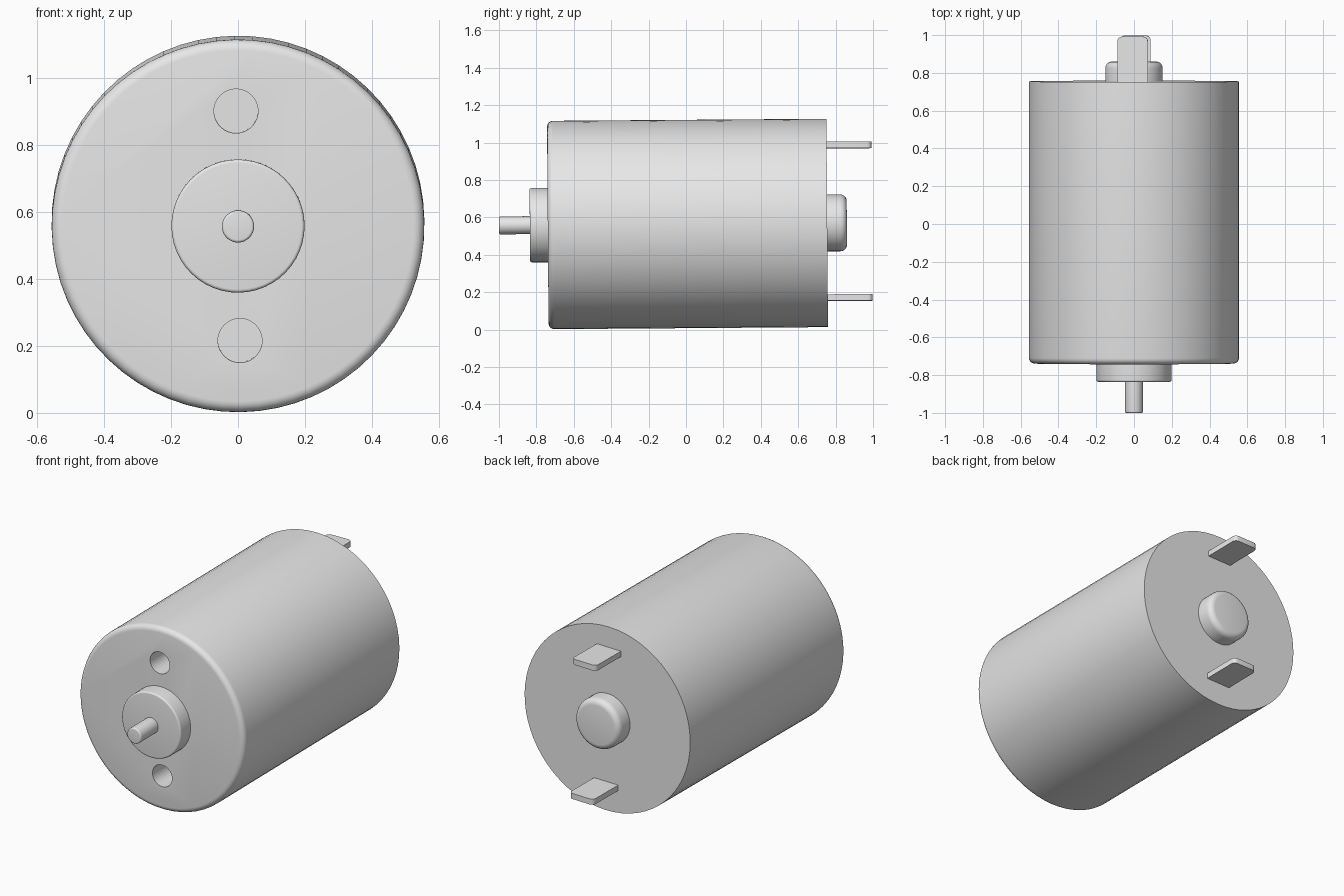
import bpy, bmesh, math
from mathutils import Matrix

cube = bpy.data.objects.get("Cube")
if cube:
    bpy.data.objects.remove(cube)

steel = bpy.data.materials.new("grey metal")
steel.use_nodes = True
GREY = (0.8, 0.8, 0.8, 1)
steel.diffuse_color = GREY
steel.node_tree.nodes["Principled BSDF"].inputs["Base Color"].default_value = GREY

# The motor axis runs along y, with a slight pitch and roll
POSE = (Matrix.Translation((0, 0, 0.5645))
        @ Matrix.Rotation(0.0075, 4, 'X') @ Matrix.Rotation(-0.0175, 4, 'Y'))


def finish(bm, name):
    bmesh.ops.recalc_face_normals(bm, faces=bm.faces)
    mesh = bpy.data.meshes.new(name)
    bm.to_mesh(mesh)
    bm.free()
    mesh.materials.append(steel)
    obj = bpy.data.objects.new(name, mesh)
    bpy.context.collection.objects.link(obj)
    obj.matrix_world = POSE
    return obj


def disc(name, radius, y0, y1, front=0, back=0, sides=48, z=0):
    """Solid cylinder along y with optional rounded rims."""
    prof = [(0, y0)]
    steps = 5
    for fillet, y, sign in ((front, y0, 1), (back, y1, -1)):
        if fillet:
            arc = [(radius - fillet + fillet * math.sin(a), y + sign * fillet * (1 - math.cos(a)))
                   for a in (i * math.pi / 2 / steps for i in range(steps + 1))]
        else:
            arc = [(radius, y)]
        prof += arc if sign > 0 else arc[::-1]
    prof.append((0, y1))
    bm = bmesh.new()
    rings = []
    for r, y in prof[1:-1]:
        rings.append([bm.verts.new((r * math.cos(a), y, z + r * math.sin(a)))
                      for a in (2 * math.pi * i / sides for i in range(sides))])
    for a, b in zip(rings, rings[1:]):
        for i in range(sides):
            j = (i + 1) % sides
            bm.faces.new((a[i], a[j], b[j], b[i]))
    bm.faces.new(rings[0])
    bm.faces.new(rings[-1])
    return finish(bm, name)


def tab(name, z, y1):
    """Flat terminal with rounded outer corners."""
    bm = bmesh.new()
    half, y0, r, thick = 0.081, 0.7, 0.025, 0.034
    outline = [(-half, y0), (half, y0)]
    for cx, start in ((half - r, 0), (-half + r, math.pi / 2)):
        for i in range(5):
            a = start + i * math.pi / 8
            outline.append((cx + r * math.cos(a), y1 - r + r * math.sin(a)))
    face = bm.faces.new([bm.verts.new((x, y, z - thick / 2)) for x, y in outline])
    ext = bmesh.ops.extrude_face_region(bm, geom=[face])
    bmesh.ops.translate(bm, vec=(0, 0, thick),
                        verts=[v for v in ext["geom"] if isinstance(v, bmesh.types.BMVert)])
    return finish(bm, name)


# Housing with two mounting holes in its front face
housing = disc("housing", 0.557, -0.739, 0.755, front=0.032, sides=64)
for label, z in (("upper", 0.343), ("lower", -0.343)):
    cutter = disc(label + "_hole_cutter", 0.066, -0.9, -0.55, sides=32, z=z)
    cutter.hide_render = True
    cut = housing.modifiers.new(label + "_hole", 'BOOLEAN')
    cut.object = cutter
    cut.solver = 'EXACT'
    cutter.hide_set(True)

# Front bearing, shaft and rear bearing cap
parts = [housing,
         disc("front_bearing", 0.199, -0.835, -0.72, front=0.01),
         disc("shaft", 0.048, -1.0, -0.82, front=0.008, sides=32),
         disc("rear_bearing_cap", 0.152, 0.74, 0.86, back=0.035)]

# Electrical terminals
parts += [tab("upper_terminal", 0.416, 0.995), tab("lower_terminal", -0.4, 0.995)]

bpy.ops.object.select_all(action='DESELECT')
for obj in parts:
    obj.select_set(True)
bpy.context.view_layer.objects.active = housing
bpy.ops.object.shade_smooth_by_angle(angle=math.radians(35))
